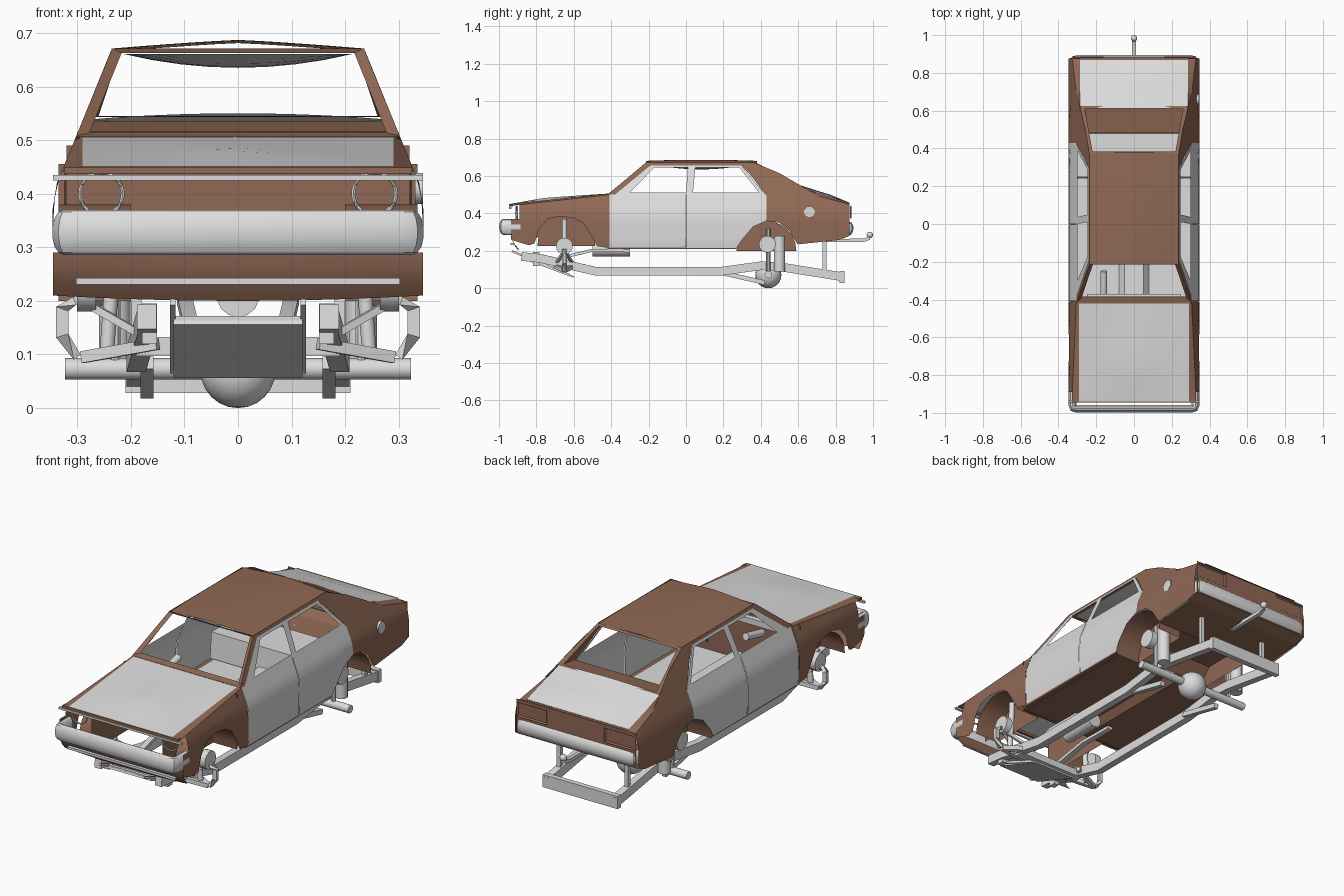
import bpy, bmesh, math
from mathutils import Vector as V

if "Cube" in bpy.data.objects:
    bpy.data.objects.remove(bpy.data.objects["Cube"])


def material(name, r, g, b):
    m = bpy.data.materials.new(name)
    m.diffuse_color = (r, g, b, 1)
    m.use_nodes = True
    m.node_tree.nodes["Principled BSDF"].inputs["Base Color"].default_value = m.diffuse_color
    return m


BROWN = material("brown paint", .28, .14, .09)
GREY = material("light grey", .72, .72, .72)


def finish(name, bm, mat, out=None):
    if out is None:
        bmesh.ops.recalc_face_normals(bm, faces=bm.faces)
    else:
        bm.normal_update()
        if sum(f.normal.dot(V(out)) for f in bm.faces) < 0:
            bmesh.ops.reverse_faces(bm, faces=bm.faces)
    me = bpy.data.meshes.new(name)
    bm.to_mesh(me)
    bm.free()
    me.materials.append(mat)
    ob = bpy.data.objects.new(name, me)
    bpy.context.collection.objects.link(ob)
    return ob


def interp(table, t):
    for (a, p), (b, q) in zip(table, table[1:]):
        if t <= b:
            return p + (q - p) * max(0, (t - a) / (b - a))
    return table[-1][1]


def span(a, b, n):
    return [a + (b - a) * i / n for i in range(n + 1)]


def sheet(name, us, vs, fn, mat, out):
    """Open panel through fn(u, v)."""
    bm = bmesh.new()
    g = [[bm.verts.new(fn(u, v)) for v in vs] for u in us]
    for i in range(len(us) - 1):
        for j in range(len(vs) - 1):
            bm.faces.new((g[i][j], g[i + 1][j], g[i + 1][j + 1], g[i][j + 1]))
    return finish(name, bm, mat, out)


def strip(name, a, b, mat, out, closed=False):
    """Frame between two matching outlines."""
    if closed:
        a, b = a + a[:1], b + b[:1]
    return sheet(name, range(len(a)), (0, 1), lambda i, j: (a, b)[j][i], mat, out)


def sweep(name, pts, rx, rz, mat=GREY, n=4):
    """Bar (n=4) or tube along a path; rx, rz are half sizes."""
    bm = bmesh.new()
    P = [V(p) for p in pts]
    k = math.sqrt(2) if n == 4 else 1
    rings = []
    for i, p in enumerate(P):
        t = (P[min(i + 1, len(P) - 1)] - P[max(i - 1, 0)]).normalized()
        s = t.cross(V((0, 1, 0)) if abs(t.z) > .9 else V((0, 0, 1))).normalized()
        u = s.cross(t)
        angs = [(j + .5) * 2 * math.pi / n for j in range(n)]
        rings.append([bm.verts.new(p + s * math.cos(a) * rx * k + u * math.sin(a) * rz * k) for a in angs])
    for r, q in zip(rings, rings[1:]):
        for j in range(n):
            bm.faces.new((r[j], r[(j + 1) % n], q[(j + 1) % n], q[j]))
    bm.faces.new(rings[0])
    bm.faces.new(rings[-1])
    return finish(name, bm, mat)


def ball(name, loc, r):
    bm = bmesh.new()
    bmesh.ops.create_uvsphere(bm, u_segments=20, v_segments=12, radius=r)
    bmesh.ops.translate(bm, verts=bm.verts, vec=loc)
    return finish(name, bm, GREY)


# Body section and edge lines
WIDTH = [(.2, .338), (.24, .345), (.37, .346), (.42, .338), (.5, .305), (.67, .235)]
HOOD = [(-.945, .45), (-.41, .507)]
LID = [(.6, .543), (.7, .51), (.875, .458)]
FENDER_LOW = [(-.89, .245), (-.84, .23), (-.81, .24), (-.785, .32), (-.74, .37), (-.68, .385),
              (-.6, .375), (-.55, .35), (-.5, .27), (-.475, .225), (-.41, .215)]
DOOR_LOW = [(0, .215), (.27, .215), (.3, .26), (.36, .33), (.43, .36)]
QUARTER_LOW = [(.43, .36), (.5, .35), (.55, .31), (.59, .245), (.6, .235), (.82, .258), (.875, .28)]


def skin(name, s, low, top, mat):
    def fn(y, v):
        a = interp(low, y)
        z = a + (interp(top, y) - a) * v
        return (s * interp(WIDTH, z), y, z)
    ys = sorted({p[0] for p in low} | {p[0] for p in top if low[0][0] <= p[0] <= low[-1][0]})
    return sheet(name, ys, span(0, 1, 10), fn, mat, (s, 0, 0))


def on_side(s, pts):
    return [(s * interp(WIDTH, z), y, z) for y, z in pts]


for s, side in ((1, "right"), (-1, "left")):
    # Lower side panels
    skin(side + "_front_fender", s, FENDER_LOW, [(-.945, .44), (-.41, .5)], BROWN)
    skin(side + "_nose_side", s, [(-.935, .26), (-.89, .245)], [(-.935, .37), (-.89, .37)], BROWN)
    skin(side + "_front_door", s, [(-.408, .217), (-.2, .217), (-.003, .217)], [(-.41, .5), (0, .5)], GREY)
    skin(side + "_rear_door", s, DOOR_LOW, [(0, .5), (.43, .5)], GREY)
    skin(side + "_rear_quarter", s, QUARTER_LOW, [(.43, .5), (.68, .5), (.875, .448)], BROWN)
    sweep(side + "_sill", [(s * .325, -.42, .215), (s * .325, .27, .215)], .013, .006, BROWN)
    # Fender tops beside hood and trunk lid
    sheet(side + "_fender_top", span(-.945, -.41, 6), (0, 1), lambda y, v: (
        s * (.29 if v else interp(WIDTH, .44 + (y + .945) * .112)), y,
        interp(HOOD, y) if v else .44 + (y + .945) * .112), BROWN, (0, 0, 1))
    sheet(side + "_quarter_top", span(.6, .875, 6), (0, 1), lambda y, v: (
        s * (.285 if v else interp(WIDTH, interp([(.68, .5), (.875, .448)], y))), y,
        interp(LID, y) if v else interp([(.68, .5), (.875, .448)], y)), BROWN, (0, 0, 1))
    # Cabin side, pillars and window frames
    strip(side + "_cabin_side",
          on_side(s, [(-.42, .5), (-.215, .672), (.365, .672), (.5, .615), (.62, .545), (.7, .5)]),
          on_side(s, [(-.38, .5), (-.19, .657), (.295, .657), (.35, .6), (.41, .52), (.43, .5)]),
          BROWN, (s, 0, .3))
    strip(side + "_front_window_frame",
          on_side(s, [(-.38, .5), (-.19, .657), (.022, .657), (.01, .5)]),
          on_side(s, [(-.3, .512), (-.17, .645), (.01, .645), (0, .512)]), GREY, (s, 0, .3), True)
    strip(side + "_rear_window_frame",
          on_side(s, [(.01, .5), (.022, .657), (.295, .657), (.425, .5)]),
          on_side(s, [(.037, .512), (.05, .645), (.285, .645), (.39, .512)]), GREY, (s, 0, .3), True)
    # Wheel wells
    for end, cy, cz, r in (("front", -.64, .225, .155), ("rear", .43, .2, .16)):
        def well(a, x, cy=cy, cz=cz, r=r):
            return (s * max(x, .2), cy + r * math.cos(a) * (x > 0), cz + r * math.sin(a) * (x > 0))
        sheet(side + "_" + end + "_wheel_well", span(0, math.pi, 12), (0, .2, .335), well, BROWN, (0, 0, -1))
    sheet(side + "_engine_bay_wall", (-.89, -.45), (.27, .45), lambda y, z: (s * .2, y, z), BROWN, (s, 0, 0))

    # Headlight ring and tail light panel
    sweep(side + "_headlight_ring", [(s * .255 + .04 * math.cos(a), -.905 + .004 * math.cos(a), .4 + .04 * math.sin(a))
                                     for a in span(.1, 2 * math.pi + .1, 24)], .004, .004, GREY, 6)
    rect = lambda x0, x1, z0, z1, y: [(s * x0, y, z0), (s * x1, y, z0), (s * x1, y, z1), (s * x0, y, z1)]
    strip(side + "_tail_light_frame", rect(.16, .33, .37, .443, .886), rect(.168, .322, .377, .436, .876),
          BROWN, (0, 1, 0), True)

    # Frame rail and uprights
    sweep(side + "_frame_rail", [(s * .17, -.88, .17), (s * .17, -.78, .16), (s * .19, -.48, .09),
                                 (s * .19, .18, .09), (s * .19, .4, .12), (s * .19, .5, .115),
                                 (s * .19, .845, .06)], .018, .023)
    sweep(side + "_front_upright", [(s * .165, -.8, .12), (s * .165, -.8, .195)], .014, .018)
    sweep(side + "_rear_upright", [(s * .19, .74, .06), (s * .19, .74, .25)], .01, .01)
    sweep(side + "_floor_support", [(s * .09, -.68, .16), (s * .1, -.5, .203), (s * .1, -.3, .2)], .014, .008)
    sweep(side + "_plate_bracket", [(s * .122, -.93, .198), (s * .122, -.62, .07)], .005, .006)

    # Front suspension
    for dy in (-.05, .05):
        sweep(side + "_lower_arm", [(s * .15, -.65 + dy, .12), (s * .29, -.65, .095)], .01, .011)
        sweep(side + "_upper_arm", [(s * .16, -.65 + dy, .125), (s * .29, -.65, .2)], .007, .007)
    sweep(side + "_knuckle", [(s * .28, -.65, .205), (s * .305, -.65, .2), (s * .328, -.65, .185),
                              (s * .328, -.65, .135), (s * .3, -.65, .095)], .012, .008)
    sweep(side + "_front_shock", [(s * .245, -.65, .1), (s * .235, -.65, .24), (s * .23, -.65, .37)], .014, .014, GREY, 12)
    sweep(side + "_front_hub", [(s * .265, -.65, .225), (s * .3, -.65, .225)], .045, .045, GREY, 20)
    # Rear suspension
    sweep(side + "_rear_hub", [(s * .25, .435, .235), (s * .285, .435, .235)], .045, .045, GREY, 20)
    sweep(side + "_rear_shock", [(s * .23, .5, .09), (s * .23, .5, .28)], .03, .03, GREY, 14)
    sweep(side + "_rear_link", [(s * .23, .44, .07), (s * .23, .44, .32)], .011, .011, GREY, 10)
    sweep(side + "_trailing_arm", [(s * .17, .18, .085), (s * .17, .42, .03)], .012, .012)

# Roof, headliner, hood, trunk lid
sheet("roof", span(-.235, .235, 10), span(-.215, .38, 8), lambda x, y: (
    x, y, .671 + .016 * (1 - abs(x / .235) ** 1.2) - .006 * ((y - .08) / .3) ** 2), BROWN, (0, 0, 1))
sheet("headliner", span(-.215, .215, 8), span(-.19, .35, 8), lambda x, y: (
    x, y, .661 - .026 * math.sin(math.pi * (y + .19) / .54) * (1 - (x / .215) ** 2)), GREY, (0, 0, -1))
sheet("hood", span(-.29, .29, 10), span(-.94, -.42, 10), lambda x, y: (
    x, y, interp(HOOD, y) + .012 * (1 - abs(x / .29)) * max(0, min(1, (y + .94) / .16, (-.42 - y) / .3))),
    GREY, (0, 0, 1))
sheet("cowl", span(-.3, .3, 6), (-.42, -.385), lambda x, y: (x, y, .507 + (y + .42) * .2), BROWN, (0, 0, 1))
sheet("trunk_lid", span(-.285, .285, 10), span(.615, .868, 8), lambda x, y: (
    x, y, interp(LID, y) + .012 * (1 - (x / .285) ** 2) * min(1, (.868 - y) / .1)), GREY, (0, 0, 1))
sheet("trunk_lid_edge", span(-.285, .285, 2), (.866, .882), lambda x, y: (x, y, .458), BROWN, (0, 0, 1))

# Windscreen and rear window frames
strip("windscreen_frame", [(-.303, -.415, .505), (-.235, -.215, .671), (.235, -.215, .671), (.303, -.415, .505)],
      [(-.277, -.39, .514), (-.217, -.212, .663), (.217, -.212, .663), (.277, -.39, .514)], BROWN, (0, -1, 1), True)
strip("rear_window_frame", [(-.287, .625, .543), (-.235, .37, .671), (.235, .37, .671), (.287, .625, .543)],
      [(-.26, .61, .545), (-.22, .385, .666), (.22, .385, .666), (.26, .61, .545)], BROWN, (0, 1, 1), True)
sheet("parcel_shelf", (-.285, .285), (.485, .62), lambda x, y: (x, y, .515 + (y - .485) * .15), BROWN, (0, 0, 1))

# Tail panel, valances and nose
sheet("tail_panel", span(-.335, .335, 4), span(.28, .455, 4), lambda x, z: (x, .878, z), BROWN, (0, 1, 0))
sheet("rear_valance", span(-.34, .34, 4), (0, 1), lambda x, v: (x, .878 - .06 * v, .28 - .022 * v), BROWN, (0, 1, -1))
sheet("front_valance", span(-.345, .345, 8), span(0, 1, 3), lambda x, v: (
    x, -.935 + .04 * v * v, .29 - .08 * v - .01 * v * (1 - (x / .345) ** 2)), BROWN, (0, -1, -.3))
sweep("valance_strip", [(-.302, -.93, .237), (.302, -.93, .237)], .008, .006)
sweep("grille_bar", [(-.345, -.94, .43), (.345, -.94, .43)], .006, .005)
sweep("nose_lip", [(-.325, -.935, .443), (.325, -.935, .443)], .011, .006, BROWN)
for name, k, y0, y1, y2, xo, z in (("front_bumper", -1, .885, .96, .978, .326, .328), ("rear_bumper", 1, .79, .86, .874, .32, .32)):
    half = [(xo, k * y0, z), (xo, k * y1, z), (xo - .005, k * (y2 - .004), z), (xo - .02, k * y2, z)]
    sweep(name, half + [(-x, y, h) for x, y, h in reversed(half)], .021, .042 if k < 0 else .036, GREY, 14)

# Floor, firewall and interior
sheet("floor_underside", [-.31, -.08, -.05, .05, .08, .31], span(-.47, .27, 4), lambda x, y: (
    x, y, .222 + .035 * (abs(x) < .06)), BROWN, (0, 0, -1))
sheet("cabin_floor", [-.31, -.08, -.05, .05, .08, .31], span(-.47, .27, 4), lambda x, y: (
    x, y, .23 + .035 * (abs(x) < .06)), GREY, (0, 0, 1))
sheet("axle_floor", span(-.2, .2, 4), [.27, .33, .52, .6], lambda x, y: (
    x, y, .3 if .3 < y < .55 else .23), BROWN, (0, 0, -1))
sheet("rear_bench", (-.325, .325), (.24, .25, .48), lambda x, y: (
    x, y, .365 if y > .245 else .235), GREY, (0, 0, 1))
sheet("trunk_floor", (-.335, .335), (.59, .82), lambda x, y: (x, y, .237 + (y - .59) * .09), BROWN, (0, 0, -1))
sheet("firewall", (-.32, .32), (.22, .49), lambda x, z: (x, -.46, z), BROWN, (0, -1, 0))
sweep("dashboard", [(-.25, -.385, .485), (.25, -.385, .485)], .014, .015)
sweep("steering_column", [(-.16, -.38, .44), (-.16, -.25, .47)], .018, .018, GREY, 12)
sweep("fuel_cap", [(.33, .66, .41), (.345, .66, .41)], .029, .029, GREY, 18)

# Cross members, axle and skid plate
sweep("rear_crossbar", [(-.21, .835, .06), (.21, .835, .06)], .013, .032)
sweep("front_crossbar", [(-.19, -.65, .115), (.19, -.65, .115)], .025, .018)
sweep("nose_crossbar", [(-.12, -.86, .167), (.12, -.86, .167)], .008, .005)
sweep("skid_plate", [(0, -.87, .16), (0, -.6, .06)], .12, .004)
sweep("rear_axle", [(-.323, .44, .073), (.323, .44, .073)], .02, .02, GREY, 14)
ball("differential", (0, .44, .07), .07)
sweep("gearbox", [(0, -.5, .21), (0, -.3, .21)], .04, .04, GREY, 14)

# Tow bar
sweep("tow_bar", [(0, .74, .255), (0, .95, .256), (0, .982, .268)], .01, .009)
ball("tow_ball", (0, .983, .285), .017)

# Smooth curved parts, keep hard edges
for ob in bpy.context.scene.objects:
    ob.select_set(True)
    bpy.context.view_layer.objects.active = ob
bpy.ops.object.shade_smooth_by_angle(angle=math.radians(32))
